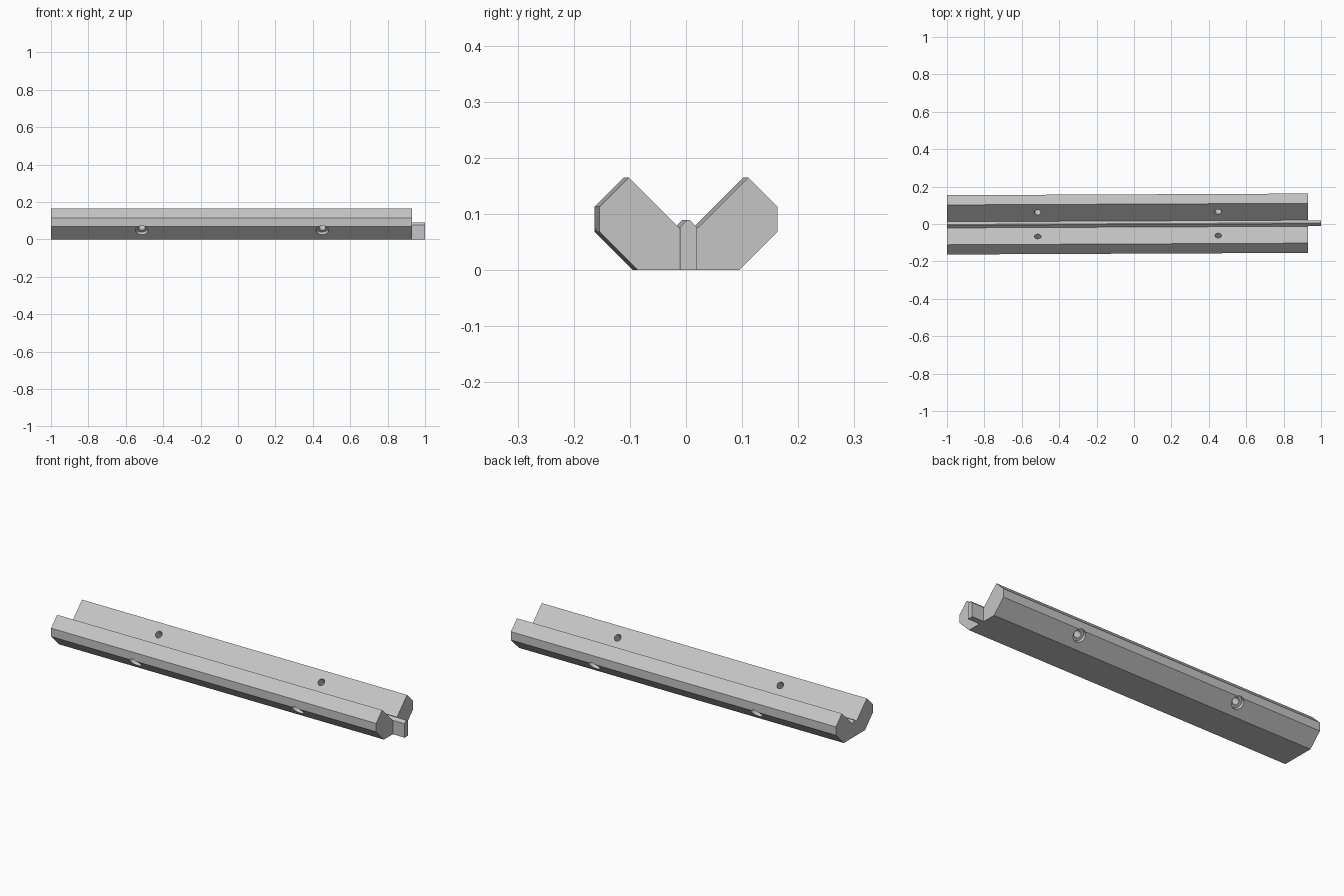
import bpy
import bmesh
from math import radians
from mathutils import Vector, Matrix

default = bpy.data.objects.get("Cube")
if default:
    bpy.data.objects.remove(default, do_unlink=True)

YAW = 0.0045
grey = bpy.data.materials.new("plain grey")
grey.use_nodes = True
grey.diffuse_color = (0.56, 0.56, 0.56, 1)
grey.node_tree.nodes["Principled BSDF"].inputs["Base Color"].default_value = grey.diffuse_color


def add_object(name, bm):
    bmesh.ops.recalc_face_normals(bm, faces=bm.faces)
    mesh = bpy.data.meshes.new(name)
    bm.to_mesh(mesh)
    bm.free()
    mesh.materials.append(grey)
    obj = bpy.data.objects.new(name, mesh)
    bpy.context.collection.objects.link(obj)
    obj.rotation_euler.z = YAW
    return obj


def extrude_section(name, half, x0, x1):
    """Mirror a half section across y = 0 and extrude it along x."""
    section = half + [(-y, z) for y, z in reversed(half)]
    bm = bmesh.new()
    face = bm.faces.new([bm.verts.new((x0, y, z)) for y, z in section])
    grown = bmesh.ops.extrude_face_region(bm, geom=[face])["geom"]
    moved = [v for v in grown if isinstance(v, bmesh.types.BMVert)]
    bmesh.ops.translate(bm, verts=moved, vec=(x1 - x0, 0, 0))
    return add_object(name, bm)


# V-shaped rail with a small ridge along the bottom of the groove
rail = extrude_section("rail_body", [
    (0.0905, 0), (0.1585, 0.068), (0.1585, 0.113), (0.1065, 0.165),
    (0.0165, 0.075), (0.002, 0.089)], -1, 0.93)

# Narrow tongue continuing the ridge past one end
extrude_section("end_tongue", [(0.0155, 0), (0.0155, 0.0755), (0.002, 0.089)], 0.93, 1)


def add_cutter(name, radius, start, end):
    """Cylinders along the slanted hole axes, measured from the outer faces."""
    bm = bmesh.new()
    for x in (-0.515, 0.45):
        for side in (-1, 1):
            axis = Vector((0, -side, 1)).normalized()
            middle = Vector((x, side * 0.1385, 0.048)) + axis * (start + end) / 2
            turn = Vector((0, 0, 1)).rotation_difference(axis).to_matrix().to_4x4()
            bmesh.ops.create_cone(
                bm, cap_ends=True, segments=32, radius1=radius, radius2=radius,
                depth=end - start, matrix=Matrix.Translation(middle) @ turn)
    cutter = add_object(name, bm)
    cutter.hide_render = True
    cutter.hide_set(True)
    cutter.display_type = 'WIRE'
    return cutter


# Through holes with counterbores on the lower slanted faces
for name, radius, start, end in (("screw_hole_cutter", 0.018, -0.03, 0.13),
                                 ("counterbore_cutter", 0.033, -0.03, 0.02)):
    cut = rail.modifiers.new(name, 'BOOLEAN')
    cut.operation = 'DIFFERENCE'
    cut.solver = 'EXACT'
    cut.object = add_cutter(name, radius, start, end)

# Bake the cuts, then drop the helpers
bpy.context.view_layer.update()
graph = bpy.context.evaluated_depsgraph_get()
carved = bpy.data.meshes.new_from_object(rail.evaluated_get(graph))
cutters = [m.object for m in rail.modifiers]
rail.modifiers.clear()
rail.data = carved
for cutter in cutters:
    bpy.data.objects.remove(cutter, do_unlink=True)

# Smooth hole walls, sharp edges elsewhere
bpy.ops.object.select_all(action='DESELECT')
rail.select_set(True)
bpy.context.view_layer.objects.active = rail
bpy.ops.object.shade_smooth_by_angle(angle=radians(30))
